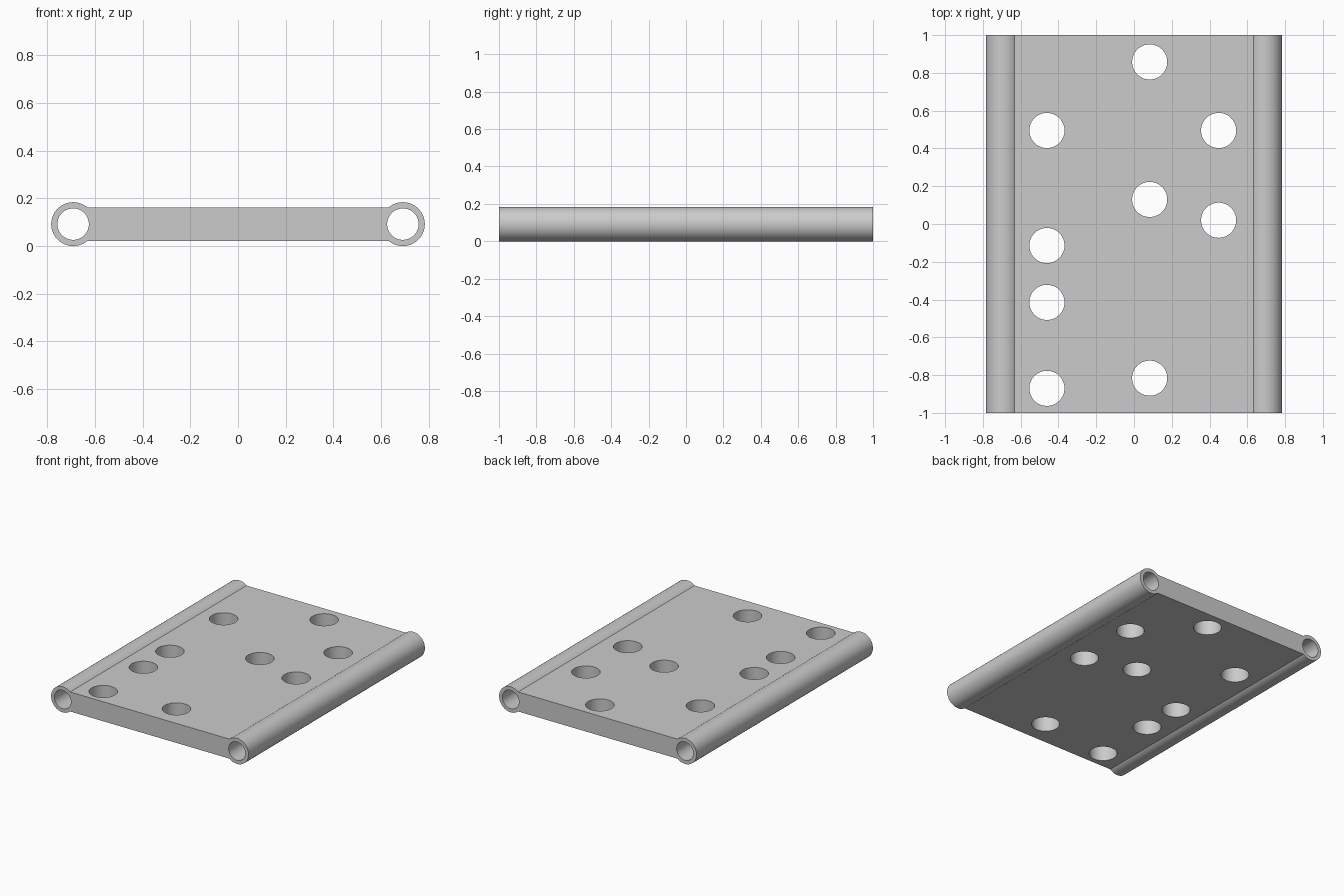
import bpy, bmesh, math
from mathutils import Matrix

cube = bpy.data.objects.get("Cube")
if cube:
    bpy.data.objects.remove(cube, do_unlink=True)

LENGTH = 2.0
TUBE_X, TUBE_R, BORE_R = 0.692, 0.092, 0.066
HALF_THICK = 0.07
HOLE_R = 0.093
HOLES = {  # column x: hole centres along y
    -0.461: (0.495, -0.114, -0.415, -0.87),
    0.083: (0.858, 0.13, -0.816),
    0.448: (0.495, 0.02),
}

grey = bpy.data.materials.new("light grey")
grey.use_nodes = True
colour = (0.6, 0.6, 0.6, 1)
grey.diffuse_color = colour
grey.node_tree.nodes["Principled BSDF"].inputs["Base Color"].default_value = colour


def add_object(name, bm):
    bmesh.ops.recalc_face_normals(bm, faces=bm.faces)
    mesh = bpy.data.meshes.new(name)
    bm.to_mesh(mesh)
    bm.free()
    mesh.materials.append(grey)
    obj = bpy.data.objects.new(name, mesh)
    bpy.context.collection.objects.link(obj)
    return obj


# Plate with a rounded tube along each side, as one extruded profile
join = math.asin(HALF_THICK / TUBE_R)
steps = 48
arc = []
for i in range(steps + 1):
    a = -math.pi + join + (2 * math.pi - 2 * join) * i / steps
    arc.append((TUBE_X + TUBE_R * math.cos(a), TUBE_R * math.sin(a)))
profile = arc + [(-x, -z) for x, z in arc]

bm = bmesh.new()
face = bm.faces.new([bm.verts.new((x, -LENGTH / 2, z + TUBE_R)) for x, z in profile])
result = bmesh.ops.extrude_face_region(bm, geom=[face])
verts = [v for v in result["geom"] if isinstance(v, bmesh.types.BMVert)]
bmesh.ops.translate(bm, verts=verts, vec=(0, LENGTH, 0))
plate = add_object("hinge_plate", bm)

# Cutters for the tube bores and the round plate holes
bm = bmesh.new()


def add_cutter(radius, depth, matrix):
    bmesh.ops.create_cone(bm, cap_ends=True, segments=64, radius1=radius,
                          radius2=radius, depth=depth, matrix=matrix)


for side in (-1, 1):
    add_cutter(BORE_R, LENGTH + 0.2,
               Matrix.Translation((side * TUBE_X, 0, TUBE_R)) @ Matrix.Rotation(math.pi / 2, 4, "X"))
for x, centres in HOLES.items():
    for y in centres:
        add_cutter(HOLE_R, 0.4, Matrix.Translation((x, y, TUBE_R)))
cutter = add_object("hole_cutters", bm)
cutter.hide_render = True

# Cut the holes, then drop the cutters
cut = plate.modifiers.new("holes", "BOOLEAN")
cut.operation = "DIFFERENCE"
cut.solver = "EXACT"
cut.object = cutter
bpy.ops.object.select_all(action="DESELECT")
plate.select_set(True)
bpy.context.view_layer.objects.active = plate
bpy.ops.object.modifier_apply(modifier=cut.name)
bpy.data.objects.remove(cutter, do_unlink=True)
bpy.ops.object.shade_smooth_by_angle(angle=math.radians(30))
